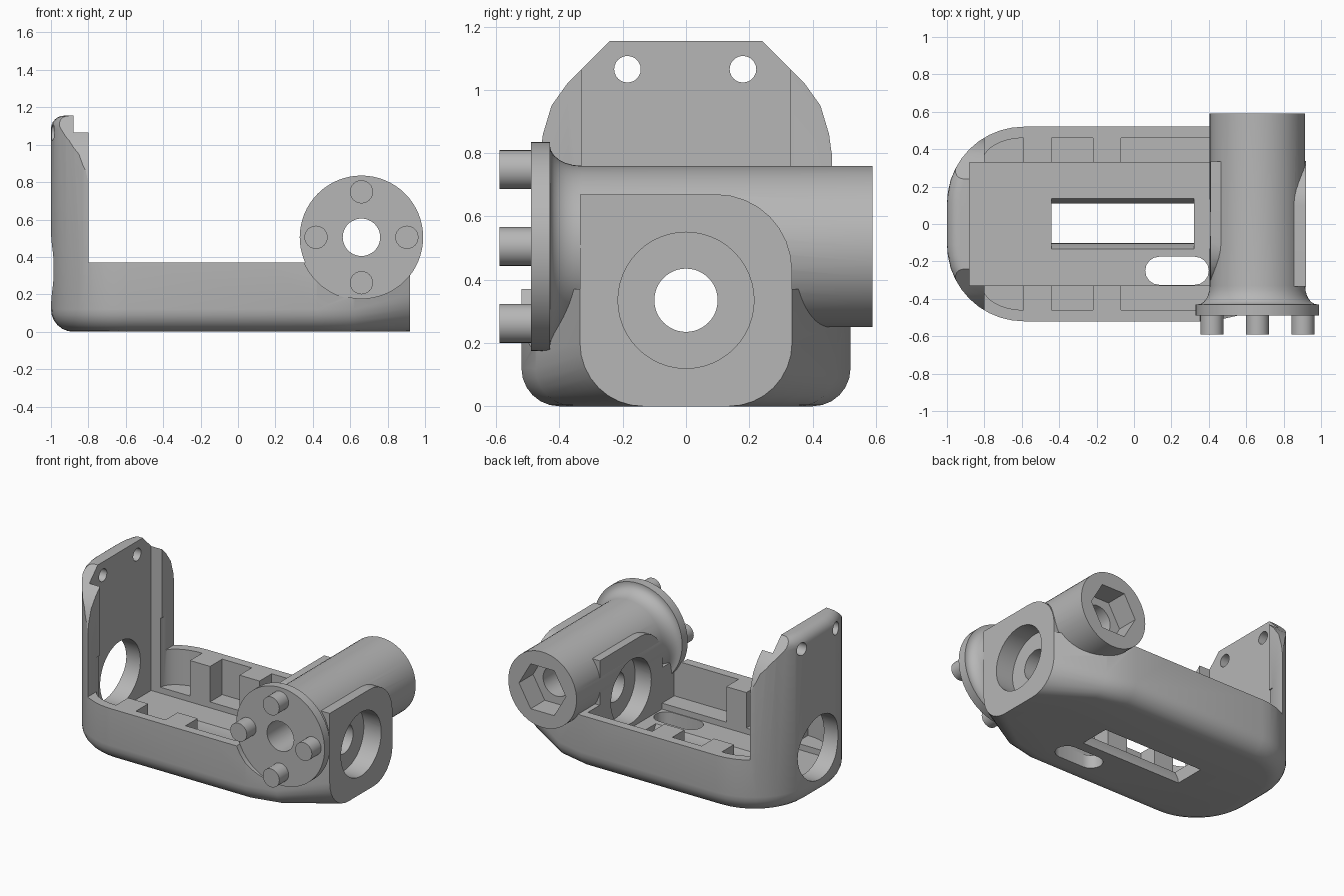
import bpy, bmesh
from math import sin, cos, pi, radians

old = bpy.data.objects.get("Cube")
if old:
    bpy.data.objects.remove(old, do_unlink=True)

grey = bpy.data.materials.new("plain grey")
grey.use_nodes = True
colour = (0.47, 0.47, 0.47, 1)
grey.diffuse_color = colour
grey.node_tree.nodes["Principled BSDF"].inputs["Base Color"].default_value = colour


def finish(name, bm):
    bmesh.ops.recalc_face_normals(bm, faces=bm.faces)
    mesh = bpy.data.meshes.new(name)
    bm.to_mesh(mesh)
    bm.free()
    mesh.materials.append(grey)
    ob = bpy.data.objects.new(name, mesh)
    bpy.context.collection.objects.link(ob)
    return ob


def place(axis, u, v, d):
    return {"x": (d, u, v), "y": (u, d, v), "z": (u, v, d)}[axis]


def loft(name, rings, axis):
    """Closed solid through rings of (outline points, depth)."""
    bm = bmesh.new()
    loops = [[bm.verts.new(place(axis, u, v, d)) for u, v in pts] for pts, d in rings]
    n = len(loops[0])
    for a, b in zip(loops, loops[1:]):
        for i in range(n):
            bm.faces.new((a[i], a[(i + 1) % n], b[(i + 1) % n], b[i]))
    bm.faces.new(loops[0])
    bm.faces.new(loops[-1])
    return finish(name, bm)


def prism(name, pts, axis, a, b):
    return loft(name, [(pts, a), (pts, b)], axis)


def arc(cu, cv, r, a, b, n=8):
    return [(cu + r * cos(radians(a + (b - a) * i / n)),
             cv + r * sin(radians(a + (b - a) * i / n))) for i in range(n + 1)]


def circle(u, v, r, n=48):
    return arc(u, v, r, 0, 360 - 360 / n, n - 1)


def rod(name, u, v, r, axis, a, b, n=48):
    return prism(name, circle(u, v, r, n), axis, a, b)


def rect(u0, u1, v0, v1):
    return [(u0, v0), (u1, v0), (u1, v1), (u0, v1)]


def boolean(target, tool, op="DIFFERENCE"):
    mod = target.modifiers.new("cut", "BOOLEAN")
    mod.operation, mod.solver, mod.object = op, "EXACT", tool
    bpy.context.view_layer.objects.active = target
    bpy.ops.object.modifier_apply(modifier=mod.name)
    bpy.data.objects.remove(tool, do_unlink=True)


def cut(axis, pts, a, b):
    boolean(body, prism("cutter", pts, axis, a, b))


# Outer shell: rounded plan, soft bottom edge, tapering to the right-hand boss
TOP, RIM = 1.155, 0.37


def plan(inset):
    half = arc(-0.59, 0.11, 0.41 - inset, 180, 90, 10)
    half += [(0.42, 0.52 - inset), (0.62, 0.475 - inset)]
    return half + [(x, -y) for x, y in half]


bm = bmesh.new()
for i in range(7):
    t = i / 6 * pi / 2
    for x, y in plan(0.12 * (1 - sin(t))):
        bm.verts.new((x, y, 0.12 * (1 - cos(t))))
    for x, y in plan(0.07 * (1 - cos(t))):
        bm.verts.new((x, y, TOP - 0.07 * (1 - sin(t))))
for y, z in arc(0.135, 0.2, 0.2, 270, 360) + [(0.335, TOP)]:
    for side in (-1, 1):
        bm.verts.new((0.92, side * y, z))
hull = bmesh.ops.convex_hull(bm, input=bm.verts[:])
loose = [v for v in bm.verts if not v.link_faces]
bmesh.ops.delete(bm, geom=loose, context="VERTS")
body = finish("bracket_body", bm)

# Leave the upright plate at the left end only, then shape its shoulders
cut("y", rect(-0.8, 1.2, RIM, 1.4), -1, 1)
for s in (-1, 1):
    cut("x", [(s * 0.24, TOP), (s * 0.375, 1.02), (s * 0.425, 0.95), (s * 0.452, 0.86),
              (s * 0.46, 0.8), (s * 0.8, 0.8), (s * 0.8, 1.4), (s * 0.24, 1.4)], -1.2, -0.5)

# Main channel and side pockets
cut("z", rect(-0.88, 0.41, -0.33, 0.33), 0.09, 1.4)
for s in (-1, 1):
    curved = [(-0.59, 0.3)] + [(-0.59 - 0.22 * sin(t * pi / 16), 0.33 + 0.13 * cos(t * pi / 16))
                               for t in range(9)] + [(-0.81, 0.3)]
    for pocket in (curved, rect(-0.44, -0.22, 0.3, 0.46), rect(-0.07, 0.41, 0.3, 0.46)):
        cut("z", [(x, s * y) for x, y in pocket], 0.13, 0.6)

# Floor openings: tapered window and a rounded slot
boolean(body, loft("cutter", [(rect(-0.44, 0.32, -0.1, 0.11), -0.02),
                              (rect(-0.44, 0.32, -0.105, 0.11), 0.03),
                              (rect(-0.44, 0.32, -0.14, 0.14), 0.1)], "z"))
cut("z", arc(0.135, -0.25, 0.075, 90, 270) + arc(0.325, -0.25, 0.075, -90, 90), -0.1, 0.5)

# Clearance for the flange
CX, CZ = 0.66, 0.505
cut("y", circle(CX, CZ, 0.335, 64), -0.8, -0.485)

# Boss halves, each with one rounded top corner on opposite sides
for s, a, b in ((-1, 0.41, 0.67), (1, 0.65, 0.92)):
    base = arc(0.135, 0.2, 0.2, 270, 360)
    outline = [(-y, z) for y, z in reversed(base)] + base
    outline += arc(0.095, 0.43, 0.24, 0, 90) + [(-0.335, 0.67)]
    boolean(body, prism("boss", [(s * y, z) for y, z in outline], "x", a, b), "UNION")

# Cross tube with flared flange
profile = [(-0.49, 0.33), (-0.43, 0.33)]
profile += [(-0.43 + 0.1 * (1 - cos(t * pi / 12)), 0.32 - 0.065 * sin(t * pi / 12)) for t in range(7)]
profile += [(0.59, 0.255)]
boolean(body, loft("cross_tube", [(circle(CX, CZ, r, 64), y) for y, r in profile], "y"), "UNION")

# Bore, hexagonal nut pocket, axle hole and its counterbores
cut("y", circle(CX, CZ, 0.1), -0.8, 0.8)
cut("y", circle(CX, CZ, 0.175, 6), 0.44, 0.8)
cut("x", circle(0, 0.335, 0.1), 0.3, 1.2)
cut("x", circle(0, 0.335, 0.215), 0.79, 1.2)
cut("x", circle(0, 0.335, 0.215), 0.3, 0.53)

# Upright plate holes
cut("x", circle(0, 0.335, 0.215), -1.2, -0.7)
for y in (-0.185, 0.18):
    cut("x", circle(y, 1.065, 0.042, 24), -1.2, -0.7)

# Locating pegs on the flange
parts = [body]
for i in range(4):
    u, v = CX + 0.243 * cos(i * pi / 2), CZ + 0.243 * sin(i * pi / 2)
    parts.append(rod("flange_peg_%d" % (i + 1), u, v, 0.062, "y", -0.59, -0.48, 24))

bpy.ops.object.select_all(action="DESELECT")
for ob in parts:
    ob.select_set(True)
bpy.context.view_layer.objects.active = body
bpy.ops.object.shade_smooth_by_angle(angle=radians(30))
